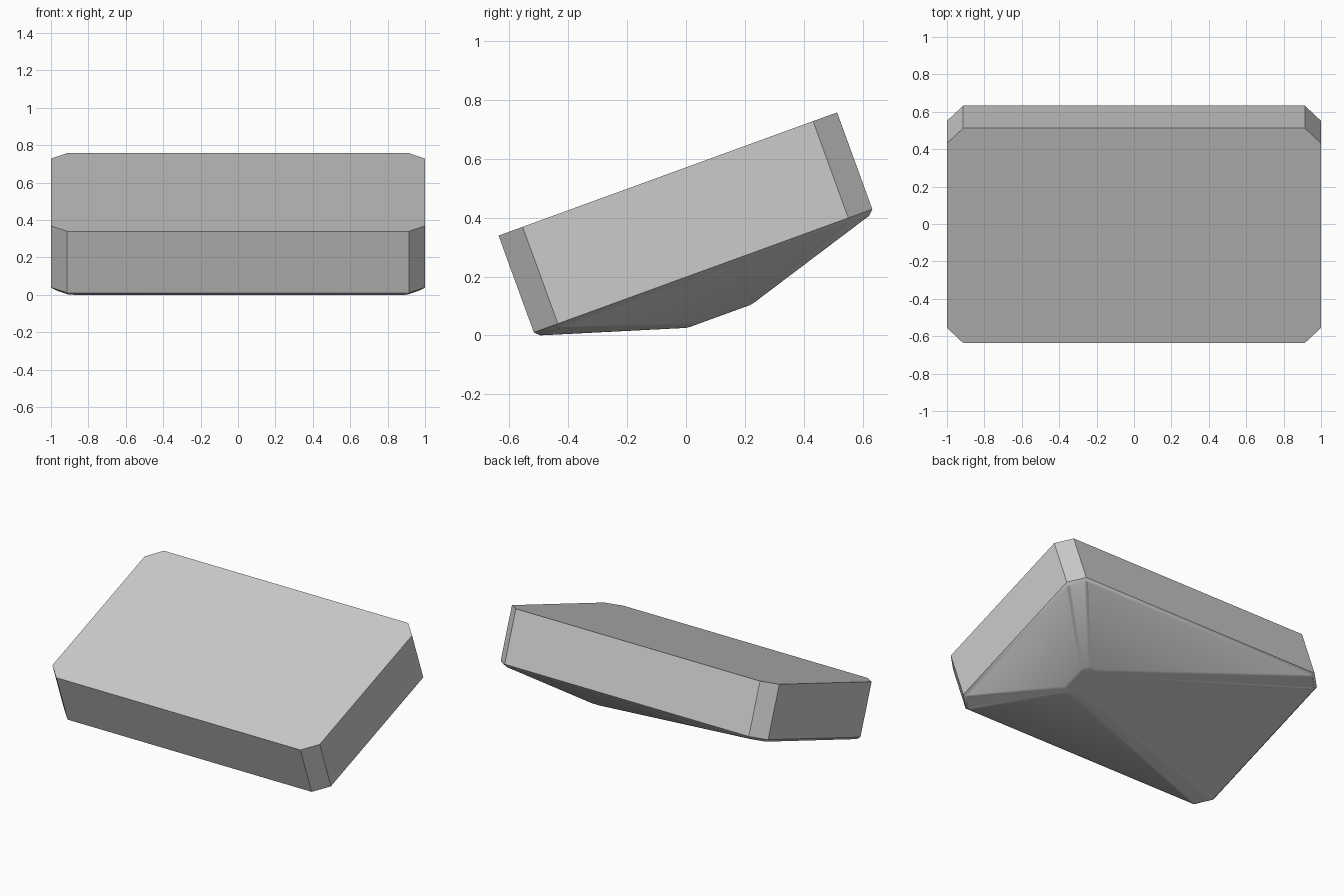
import bpy, bmesh, math
from mathutils import Matrix

cube = bpy.data.objects.get("Cube")
if cube:
    bpy.data.objects.remove(cube, do_unlink=True)

grey = bpy.data.materials.new("light_grey")
grey.use_nodes = True
colour = (0.6, 0.6, 0.6, 1)
grey.diffuse_color = colour
grey.node_tree.nodes["Principled BSDF"].inputs["Base Color"].default_value = colour


def ring(bm, cx, hx, hy, cut, z):
    """Rectangle with clipped corners, counter-clockwise."""
    points = []
    for sx, sy in ((1, 1), (-1, 1), (-1, -1), (1, -1)):
        pair = [(cx + sx * hx, sy * (hy - cut)), (cx + sx * (hx - cut), sy * hy)]
        points += pair if sx == sy else pair[::-1]
    return [bm.verts.new((x, y, z)) for x, y in points]


# Slab: top, straight rim, small lip, then an underside peaking off-centre
bm = bmesh.new()
sections = [(0, 1.0, 0.612, 0.087, 0.35), (0, 1.0, 0.612, 0.087, 0.0),
            (0, 0.983, 0.595, 0.08, -0.017), (0.52, 0.06, 0.116, 0.035, -0.164)]
rings = [ring(bm, *s) for s in sections]
bm.faces.new(rings[0])
bm.faces.new(rings[-1][::-1])
for upper, lower in zip(rings, rings[1:]):
    for i in range(8):
        j = (i + 1) % 8
        bm.faces.new((upper[i], lower[i], lower[j], upper[j]))
bmesh.ops.recalc_face_normals(bm, faces=bm.faces)

# Soften the creases of the underside
weight = bm.edges.layers.float.new("bevel_weight_edge")
for edge in bm.edges:
    if any(v in rings[-1] for v in edge.verts):
        edge[weight] = 1.0

# Tilt the slab back and rest it on the ground
bm.transform(Matrix.Translation((0, 0.058, 0.222)) @ Matrix.Rotation(math.radians(20), 4, "X"))
lowest = min(v.co.z for v in bm.verts)
bm.transform(Matrix.Translation((0, 0, -lowest)))

mesh = bpy.data.meshes.new("tilted_slab")
bm.to_mesh(mesh)
bm.free()
mesh.materials.append(grey)
slab = bpy.data.objects.new("tilted_slab", mesh)
bpy.context.collection.objects.link(slab)
bpy.ops.object.select_all(action="DESELECT")
slab.select_set(True)
bpy.context.view_layer.objects.active = slab
bpy.ops.object.shade_smooth_by_angle(angle=math.radians(32))

bevel = slab.modifiers.new("soft_creases", "BEVEL")
bevel.limit_method = "WEIGHT"
bevel.width = 0.01
bevel.segments = 2
bevel.harden_normals = True
